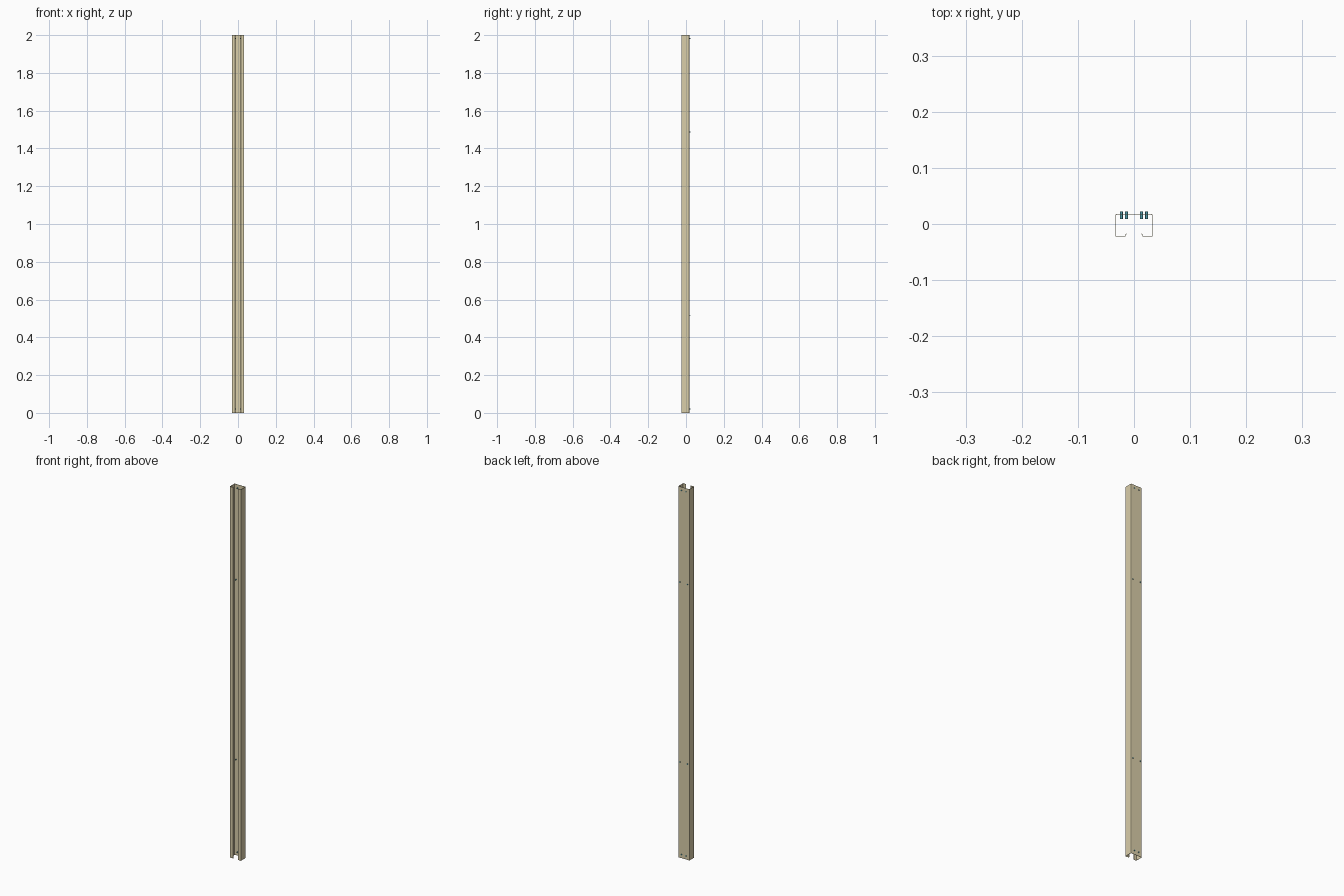
import bpy, bmesh, math
from mathutils import Matrix

if "Cube" in bpy.data.objects:
    bpy.data.objects.remove(bpy.data.objects["Cube"])


def material(name, color):
    m = bpy.data.materials.new(name)
    m.diffuse_color = color
    m.use_nodes = True
    m.node_tree.nodes["Principled BSDF"].inputs["Base Color"].default_value = m.diffuse_color
    return m


def new_object(name, bm, mat):
    me = bpy.data.meshes.new(name)
    bm.to_mesh(me)
    bm.free()
    me.materials.append(mat)
    ob = bpy.data.objects.new(name, me)
    bpy.context.collection.objects.link(ob)
    return ob


khaki = material("khaki_metal", (0.70, 0.62, 0.40, 1))
teal = material("teal_metal", (0.08, 0.33, 0.40, 1))

HEIGHT, HALF_W, FRONT, BACK, R = 2.0, 0.033, -0.0225, 0.018, 0.003

# Channel: half outline from the slanted lip round to the softened back corner, mirrored
half = [(0.0133, FRONT + 0.005), (0.0155, FRONT), (HALF_W, FRONT)]
for i in range(5):
    a = math.radians(22.5 * i)
    half.append((HALF_W - R + R * math.cos(a), BACK - R + R * math.sin(a)))
outline = half + [(-x, y) for x, y in reversed(half)]

bm = bmesh.new()
low = [bm.verts.new((x, y, 0)) for x, y in outline]
high = [bm.verts.new((x, y, HEIGHT)) for x, y in outline]
for i in range(len(outline) - 1):
    bm.faces.new((low[i], low[i + 1], high[i + 1], high[i]))
channel = new_object("channel_post", bm, khaki)
wall = channel.modifiers.new("sheet_thickness", 'SOLIDIFY')
wall.thickness = 0.001
wall.offset = -1
wall.use_even_offset = True

# Rivets through the back: close pairs at the ends, wide pairs in between
for z, x in ((0.02, 0.0133), (0.517, 0.0225), (1.486, 0.0225), (1.982, 0.0133)):
    for side in (-1, 1):
        bm = bmesh.new()
        y0, y1 = 0.009, 0.0225
        bmesh.ops.create_cone(
            bm, cap_ends=True, segments=16, radius1=0.0025, radius2=0.0025, depth=y1 - y0,
            matrix=Matrix.Translation((side * x, (y0 + y1) / 2, z)) @ Matrix.Rotation(math.pi / 2, 4, 'X'))
        new_object("rivet", bm, teal)
